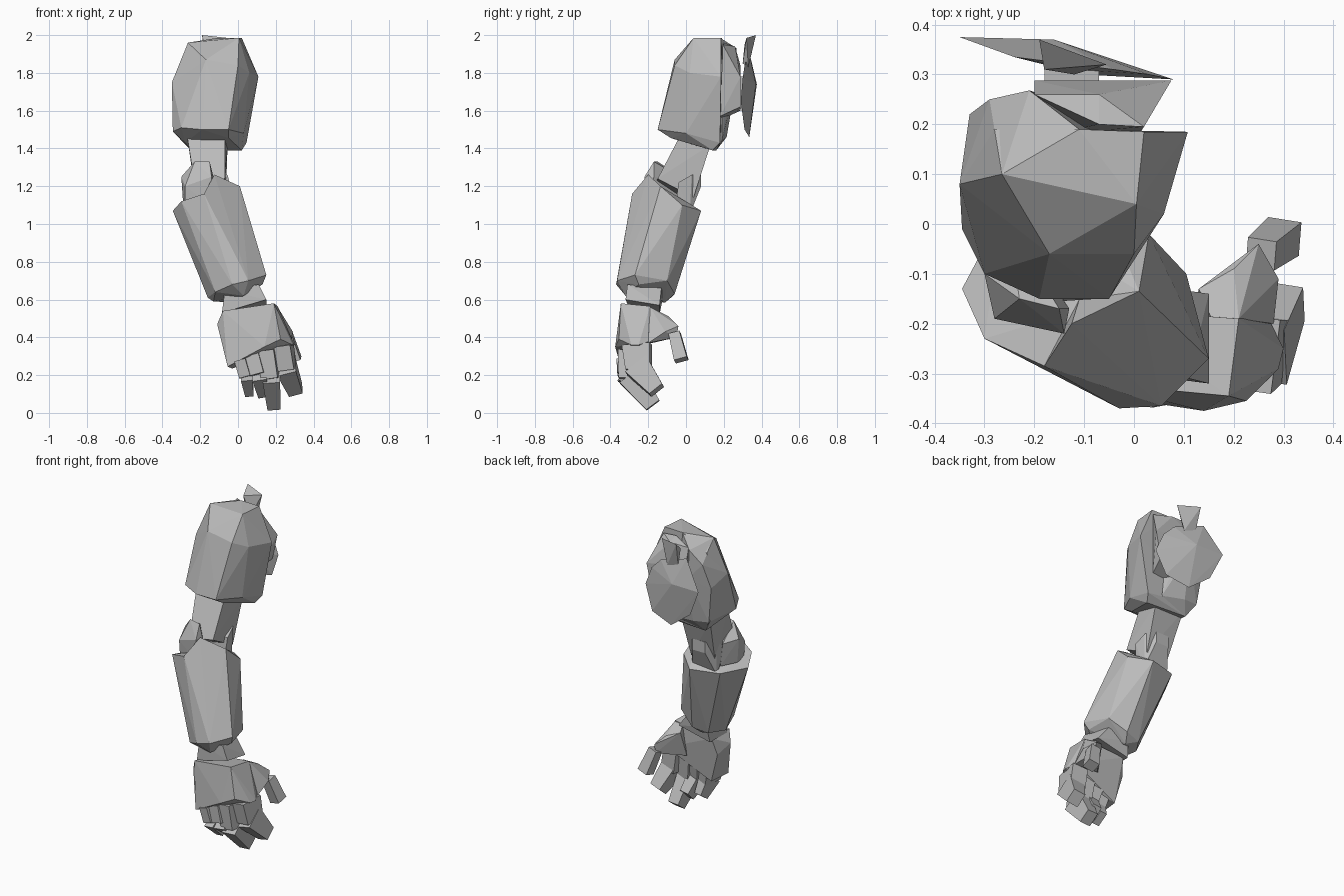
import bpy, bmesh
from mathutils import Vector

grey = bpy.data.materials.new("plain grey")
grey.diffuse_color = (0.5, 0.5, 0.5, 1)


def hull(name, pts):
    """Faceted solid wrapped around a few corner points."""
    bm = bmesh.new()
    for p in pts:
        bm.verts.new(p)
    res = bmesh.ops.convex_hull(bm, input=bm.verts[:])
    loose = {g for g in res["geom_interior"] + res["geom_unused"] if isinstance(g, bmesh.types.BMVert)}
    if loose:
        bmesh.ops.delete(bm, geom=list(loose), context='VERTS')
    bmesh.ops.recalc_face_normals(bm, faces=bm.faces[:])
    me = bpy.data.meshes.new(name)
    bm.to_mesh(me)
    bm.free()
    me.materials.append(grey)
    ob = bpy.data.objects.new(name, me)
    bpy.context.collection.objects.link(ob)
    return ob


def segment(name, a, b, wa, wb, da, db):
    """Tapered box from a to b; w is its width, d its depth."""
    a, b = Vector(a), Vector(b)
    axis = (b - a).normalized()
    lean = Vector((1, -0.15, 0.25))
    side = (lean - axis * axis.dot(lean)).normalized()
    up = axis.cross(side)
    hull(name, [c + side * w * s / 2 + up * d * t / 2
                for c, w, d in ((a, wa, da), (b, wb, db))
                for s in (-1, 1) for t in (-1, 1)])


# Shoulder armour: main shell and the lobe wrapping round its rear
hull("shoulder_armour", [
    (-0.265, 0.10, 1.96), (0.005, 0.04, 1.985), (0.02, 0.185, 1.985), (-0.11, 0.19, 1.985),
    (-0.17, -0.06, 1.87), (0.108, 0.185, 1.78), (-0.28, 0.19, 1.90),
    (0.06, 0.02, 1.80), (0.0, -0.06, 1.84), (-0.35, 0.08, 1.75), (-0.33, 0.19, 1.70),
    (-0.345, -0.01, 1.49), (-0.30, -0.10, 1.51), (-0.19, -0.15, 1.50), (-0.05, -0.15, 1.50),
    (0.03, 0.0, 1.48), (0.045, 0.18, 1.43), (-0.28, 0.0, 1.43), (-0.05, -0.08, 1.455),
    (0.02, 0.14, 1.39), (-0.25, 0.16, 1.39), (-0.30, 0.19, 1.47)])
hull("shoulder_rear_lobe", [
    (-0.265, 0.10, 1.96), (-0.11, 0.19, 1.98), (-0.21, 0.268, 1.93), (-0.29, 0.25, 1.85),
    (-0.35, 0.08, 1.75), (-0.33, 0.22, 1.70), (-0.20, 0.265, 1.75), (-0.30, 0.20, 1.47),
    (-0.20, 0.215, 1.46), (-0.25, 0.16, 1.39), (-0.05, 0.19, 1.44)])

# Block joining the shoulder to the rear pad
hull("shoulder_mount", [
    (-0.20, 0.26, 1.94), (-0.07, 0.20, 1.96), (0.02, 0.195, 1.95), (-0.07, 0.26, 1.94),
    (0.075, 0.288, 1.78), (0.04, 0.288, 1.62), (-0.17, 0.288, 1.60), (-0.20, 0.288, 1.84),
    (0.01, 0.18, 1.57), (-0.16, 0.18, 1.55)])
hull("pad_joint", [(x, y, z) for x in (-0.18, -0.07) for y in (0.27, 0.325) for z in (1.60, 1.78)])

# Rear pad: polygon plate with a slightly domed back, and its spike
rim = [(-0.35, 0.375, 1.74), (-0.275, 0.35, 1.57), (-0.13, 0.335, 1.46), (0.02, 0.31, 1.50),
       (0.08, 0.29, 1.65), (0.03, 0.30, 1.77), (-0.04, 0.31, 1.84), (-0.24, 0.335, 1.91)]
hull("rear_pad", rim + [(-0.16, 0.37, 1.74), (-0.1, 0.30, 1.62), (-0.12, 0.31, 1.78)])
hull("pad_spike", [(-0.19, 0.37, 2.0), (-0.055, 0.32, 1.985), (-0.18, 0.31, 1.95),
                   (-0.18, 0.335, 1.85), (-0.10, 0.33, 1.83), (-0.12, 0.30, 1.85)])

# Upper arm and elbow
hull("upper_arm", [
    (-0.27, -0.03, 1.47), (-0.07, -0.03, 1.47), (-0.26, 0.13, 1.44), (-0.055, 0.13, 1.42),
    (-0.23, -0.16, 1.22), (-0.07, -0.15, 1.24), (-0.22, 0.02, 1.12), (-0.065, 0.04, 1.14)])
hull("elbow_block", [
    (-0.30, -0.10, 1.25), (-0.23, -0.15, 1.33), (-0.15, -0.17, 1.33), (-0.28, -0.19, 1.20),
    (-0.14, -0.22, 1.25), (-0.13, -0.17, 1.25), (-0.29, -0.10, 1.10), (-0.28, -0.18, 1.10),
    (-0.14, -0.21, 1.10), (-0.25, -0.01, 1.24), (-0.24, 0.0, 1.10)])
hull("elbow_rear", [
    (-0.23, 0.03, 1.26), (-0.19, 0.08, 1.27), (-0.10, 0.08, 1.27), (-0.055, 0.03, 1.26),
    (-0.19, 0.08, 1.20), (-0.10, 0.08, 1.20), (-0.25, -0.04, 1.22), (-0.045, -0.04, 1.22),
    (-0.23, 0.02, 1.05), (-0.06, 0.02, 1.05), (-0.2, -0.06, 1.05), (-0.06, -0.06, 1.05)])

# Forearm shell and the raised ridge at its upper rim
hull("forearm", [
    (-0.345, -0.13, 1.07), (-0.30, -0.23, 1.12), (-0.18, -0.285, 1.16),
    (0.01, -0.135, 1.20), (0.03, -0.02, 1.10), (-0.08, 0.08, 1.07), (-0.26, 0.03, 1.07),
    (-0.16, -0.17, 0.61), (-0.12, -0.31, 0.64), (-0.03, -0.37, 0.68), (0.055, -0.365, 0.70),
    (0.15, -0.27, 0.73), (0.105, -0.10, 0.70), (0.0, -0.06, 0.63), (-0.10, -0.08, 0.61),
    (-0.13, -0.20, 0.59), (0.03, -0.32, 0.62), (0.13, -0.25, 0.68), (-0.03, -0.11, 0.585)])
hull("forearm_ridge", [
    (-0.125, -0.20, 1.262), (-0.18, -0.285, 1.16), (0.01, -0.135, 1.20), (0.055, -0.365, 0.70),
    (-0.10, -0.12, 1.10)])

# Wrist and hand
hull("wrist", [
    (-0.07, -0.29, 0.65), (0.11, -0.31, 0.68), (0.08, -0.13, 0.66), (-0.06, -0.12, 0.62),
    (-0.085, -0.29, 0.53), (0.15, -0.32, 0.60), (0.15, -0.14, 0.57), (-0.07, -0.14, 0.52)])
hull("palm", [
    (-0.08, -0.32, 0.54), (0.19, -0.345, 0.58), (0.21, -0.19, 0.565), (-0.06, -0.17, 0.53),
    (-0.11, -0.29, 0.47), (-0.055, -0.345, 0.245), (0.14, -0.375, 0.35), (0.225, -0.355, 0.39),
    (0.29, -0.29, 0.36), (0.30, -0.25, 0.36), (0.27, -0.19, 0.38), (-0.03, -0.21, 0.235),
    (-0.08, -0.20, 0.42)])

# Thumb
hull("thumb_base", [
    (0.16, -0.20, 0.56), (0.13, -0.13, 0.53), (0.21, -0.19, 0.56), (0.20, -0.09, 0.51),
    (0.25, -0.04, 0.46), (0.29, -0.11, 0.43), (0.25, -0.05, 0.40), (0.20, -0.10, 0.40),
    (0.28, -0.20, 0.37), (0.12, -0.18, 0.37)])
segment("thumb_tip", (0.255, -0.06, 0.42), (0.30, -0.025, 0.28), 0.06, 0.07, 0.06, 0.07)

# Fingers: root, knuckle, tip, width at the root and width at the tip
fingers = {
    "little": ((0.02, -0.29, 0.28), (0.045, -0.295, 0.19), (0.06, -0.235, 0.11), 0.06, 0.045),
    "ring": ((0.085, -0.28, 0.30), (0.11, -0.295, 0.20), (0.135, -0.20, 0.11), 0.075, 0.06),
    "middle": ((0.155, -0.28, 0.33), (0.175, -0.285, 0.18), (0.19, -0.175, 0.04), 0.09, 0.07),
    "index": ((0.235, -0.26, 0.36), (0.255, -0.25, 0.23), (0.305, -0.155, 0.12), 0.10, 0.075)}
for n, (root, mid, tip, w, wt) in fingers.items():
    mid = Vector(mid)
    segment(n + "_finger_base", root, mid, w, w, 0.15, 0.13)
    segment(n + "_finger_tip", mid + Vector((0, -0.01, 0.02)), tip, w * 1.02, wt, 0.14, 0.085)
